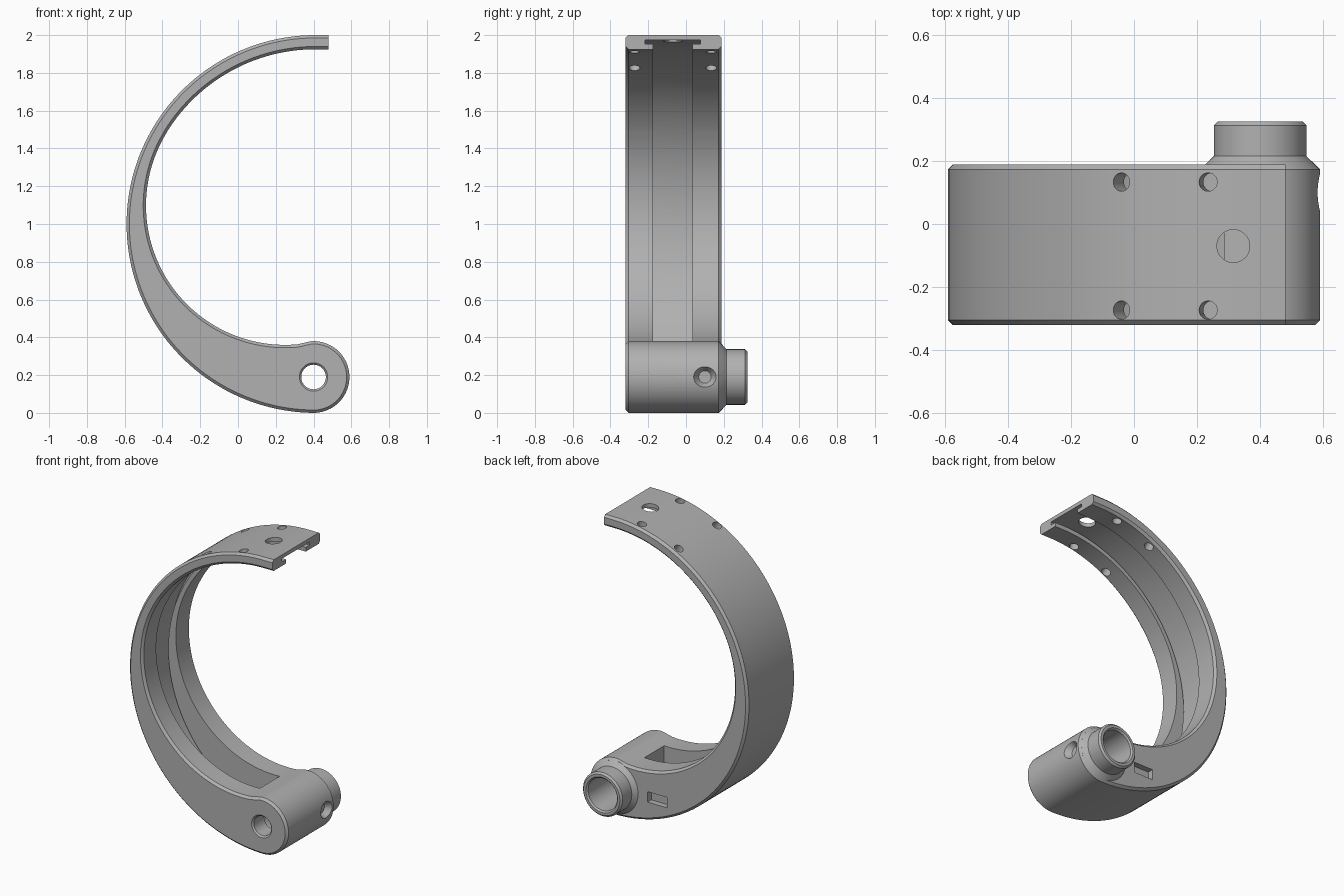
import bpy, bmesh, math
from mathutils import Vector

if "Cube" in bpy.data.objects:
    bpy.data.objects.remove(bpy.data.objects["Cube"], do_unlink=True)

FRONT, BACK = -0.32, 0.188        # body depth range
CX, CZ, R = 0.41, 1.0, 1.0        # outer arc
PX, PZ, PR = 0.40, 0.19, 0.19     # pivot lobe
MID = -0.07                       # centre line of the groove

grey = bpy.data.materials.new("satin grey")
grey.use_nodes = True
colour = (0.44, 0.44, 0.44, 1)
grey.diffuse_color = colour
grey.node_tree.nodes["Principled BSDF"].inputs["Base Color"].default_value = colour


def arc(cx, cz, r, a0, a1, n):
    """Points on an arc in the XZ plane, angles in degrees."""
    angles = [math.radians(a0 + (a1 - a0) * i / n) for i in range(n + 1)]
    return [(cx + r * math.cos(a), cz + r * math.sin(a)) for a in angles]


def make_object(name, bm):
    bmesh.ops.recalc_face_normals(bm, faces=bm.faces)
    mesh = bpy.data.meshes.new(name)
    bm.to_mesh(mesh)
    bm.free()
    mesh.materials.append(grey)
    obj = bpy.data.objects.new(name, mesh)
    bpy.context.collection.objects.link(obj)
    return obj


def extrude_profile(name, points, y0, y1, chamfer=0):
    """Extrude an XZ outline along y, optionally chamfering both rims."""
    bm = bmesh.new()
    face = bm.faces.new([bm.verts.new((x, y0, z)) for x, z in points])
    new = bmesh.ops.extrude_face_region(bm, geom=[face])["geom"]
    for v in new:
        if isinstance(v, bmesh.types.BMVert):
            v.co.y = y1
    bmesh.ops.recalc_face_normals(bm, faces=bm.faces)
    if chamfer:
        def on_rim(e):
            a, b = (v.co for v in e.verts)
            return abs(a.y - b.y) < 1e-5 and not (a.x > 0.47 and b.x > 0.47 and a.z > 1.8 and b.z > 1.8)
        bmesh.ops.bevel(bm, geom=[e for e in bm.edges if on_rim(e)],
                        offset=chamfer, segments=1, affect='EDGES')
    return make_object(name, bm)


def rod(name, start, end, r0, r1=None, sides=48):
    """Cylinder or cone between two points."""
    start, end = Vector(start), Vector(end)
    axis = end - start
    bm = bmesh.new()
    bmesh.ops.create_cone(bm, cap_ends=True, segments=sides, radius1=r0,
                          radius2=r0 if r1 is None else r1, depth=axis.length)
    turn = axis.to_track_quat('Z', 'Y').to_matrix()
    for v in bm.verts:
        v.co = turn @ v.co + (start + end) / 2
    return make_object(name, bm)


def lathe(name, profile, sides=64):
    """Spin (radius, y) points about the pivot axis."""
    bm = bmesh.new()
    rings = []
    for r, y in profile:
        rings.append([bm.verts.new((x, y, z)) for x, z in arc(PX, PZ, r, 0, 360 - 360 / sides, sides - 1)])
    for a, b in zip(rings, rings[1:]):
        for i in range(sides):
            j = (i + 1) % sides
            bm.faces.new((a[i], a[j], b[j], b[i]))
    bm.faces.new(rings[0])
    bm.faces.new(rings[-1])
    return make_object(name, bm)


def combine(target, tool, operation='DIFFERENCE'):
    mod = target.modifiers.new("boolean", 'BOOLEAN')
    mod.operation = operation
    mod.solver = 'EXACT'
    mod.object = tool
    bpy.context.view_layer.objects.active = target
    bpy.ops.object.modifier_apply(modifier=mod.name)
    bpy.data.objects.remove(tool, do_unlink=True)


# Hook-shaped body: outer arc, pivot lobe, lower inner arc, upper inner arc
outline = [(0.48, 2.0)]
outline += arc(CX, CZ, R, 90, 268, 90)
outline += arc(PX, PZ, PR, -90, 94, 40)
outline += arc(0.25, 1.097, 0.737, 275, 149, 64)
outline += arc(CX, CZ, 0.925, 148, 90, 32)
outline += [(0.48, 1.925)]
body = extrude_profile("clamp_body", outline, FRONT, BACK, 0.015)

# Pivot boss on the back
boss = lathe("pivot_boss", [(0.12, 0.1), (0.178, 0.165), (0.178, BACK - 0.003), (0.147, 0.215),
                            (0.147, 0.313), (0.135, 0.325)])
combine(body, boss, 'UNION')

# Groove along the inside, with a wider undercut at its floor
stop = math.degrees(math.acos((0.285 - CX) / 0.974))
floor = arc(CX, CZ, 0.974, 90, 360 - stop, 90)
ledge = arc(CX, CZ, 0.953, 360 - stop, 90, 90)
combine(body, extrude_profile("undercut", [(0.6, 1.974)] + floor + ledge + [(0.6, 1.953)],
                              MID - 0.146, MID + 0.146))
combine(body, extrude_profile("groove", [(0.6, 1.974)] + floor + [(0.285, 1.0), (0.6, 1.0)],
                              MID - 0.105, MID + 0.105))

# Pivot bore: narrow and countersunk in front, wide at the back
combine(body, lathe("pivot_bore", [(0.085, FRONT - 0.01), (0.065, FRONT + 0.01), (0.065, -0.2),
                                   (0.108, -0.2), (0.108, 0.315), (0.128, 0.335)]))

# Countersunk set screw holes on the end and underside of the lobe
for y in (-0.075, 0.1):
    for dx, dz in ((1, 0), (0, -1)):
        def at(d):
            return (PX + dx * d, y, PZ + dz * d)
        combine(body, rod("screw_hole", at(0.08), at(0.25), 0.035))
        combine(body, rod("screw_countersink", at(0.15), at(0.2), 0.033, 0.066))

# Radial fixing holes and the round window near the upper end
for x in (-0.04, 0.235):
    for side in (-0.203, 0.203):
        out = Vector((x - CX, 0, math.sqrt(R - (x - CX) ** 2)))
        centre = Vector((CX, MID + side, CZ))
        combine(body, rod("fixing_hole", centre + out * 0.85, centre + out * 1.1, 0.029, sides=32))
combine(body, rod("round_window", (0.315, MID, 1.8), (0.315, MID, 2.1), 0.052))

# Shallow rectangular recess in the back face
recess = [(0.01, 0.155), (0.155, 0.155), (0.155, 0.225), (0.01, 0.225)]
combine(body, extrude_profile("recess", recess, BACK - 0.04, BACK + 0.05))

bpy.ops.object.select_all(action='DESELECT')
body.select_set(True)
bpy.context.view_layer.objects.active = body
bpy.ops.object.shade_smooth_by_angle(angle=math.radians(25))
